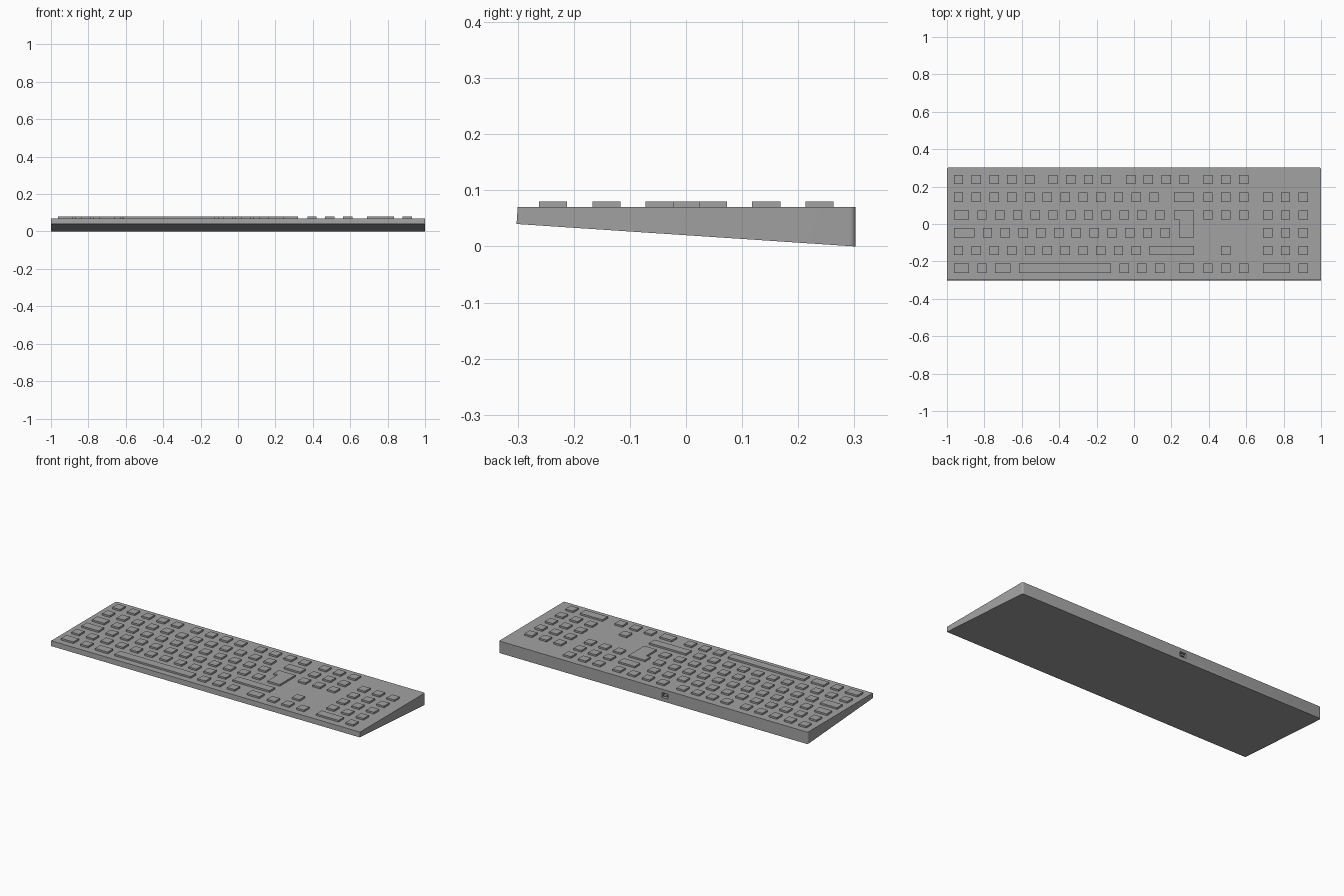
import bpy, bmesh

if "Cube" in bpy.data.objects:
    bpy.data.objects.remove(bpy.data.objects["Cube"], do_unlink=True)

grey = bpy.data.materials.new("grey plastic")
grey.use_nodes = True
colour = (0.36, 0.36, 0.36, 1)
grey.diffuse_color = colour
grey.node_tree.nodes["Principled BSDF"].inputs["Base Color"].default_value = colour

PITCH, KEY, GAP = 0.095, 0.05, 0.045
DECK, TOP = 0.07, 0.08
LEFT, RIGHT = -0.963, 0.321
ROWS = [0.238 - PITCH * i for i in range(6)]


def prism(name, points, place, extent):
    """Extrude a flat outline between two offsets; place maps (u, v, w) to 3D."""
    bm = bmesh.new()
    ends = [[bm.verts.new(place(u, v, w)) for u, v in points] for w in extent]
    n = len(points)
    bm.faces.new(ends[0])
    bm.faces.new(ends[1])
    for i in range(n):
        j = (i + 1) % n
        bm.faces.new((ends[0][i], ends[0][j], ends[1][j], ends[1][i]))
    bmesh.ops.recalc_face_normals(bm, faces=bm.faces)
    mesh = bpy.data.meshes.new(name)
    bm.to_mesh(mesh)
    bm.free()
    mesh.materials.append(grey)
    obj = bpy.data.objects.new(name, mesh)
    bpy.context.collection.objects.link(obj)
    return obj


def upright(u, v, w):
    return (u, v, w)


def sideways(u, v, w):
    return (w, u, v)


def box(name, x0, x1, y0, y1, z0, z1):
    return prism(name, [(x0, y0), (x1, y0), (x1, y1), (x0, y1)], upright, (z0, z1))


def key(name, x0, row, x1=None):
    x1 = x0 + KEY if x1 is None else x1
    y = ROWS[row]
    box(name, x0, x1, y - KEY / 2, y + KEY / 2, DECK - 0.002, TOP)
    return x1 + GAP


def run(name, x, row, count):
    for _ in range(count):
        x = key(name, x, row)
    return x


# Wedge case with rounded rear corners
case = prism("case", [(-0.302, 0.04), (0.302, 0), (0.302, DECK), (-0.3, DECK)],
             sideways, (-1, 1))
bm = bmesh.new()
bm.from_mesh(case.data)
rear = [e for e in bm.edges
        if all(v.co.y > 0.29 for v in e.verts)
        and abs(e.verts[0].co.x - e.verts[1].co.x) < 0.01]
bmesh.ops.bevel(bm, geom=rear, offset=0.01, segments=4, affect='EDGES', profile=0.5)
bm.to_mesh(case.data)
bm.free()

# Cable socket recessed in the rear wall, with a tongue inside
cutter = box("socket_cutter", -0.095, -0.055, 0.27, 0.32, 0.022, 0.05)
cutter.hide_render = True
cutter.hide_viewport = True
cut = case.modifiers.new("socket", 'BOOLEAN')
cut.object = cutter
cut.operation = 'DIFFERENCE'
cut.solver = 'EXACT'
box("socket_tongue", -0.086, -0.064, 0.265, 0.3, 0.031, 0.041)
bpy.context.view_layer.objects.active = case
case.select_set(True)
bpy.ops.object.shade_smooth_by_angle()

# Function row
run("escape_and_function_key", LEFT, 0, 5)
run("function_key", -0.458, 0, 4)
run("function_key", -0.043, 0, 4)

# Number row and lower letter row
run("number_key", LEFT, 1, 12)
key("backspace_key", 0.214, 1, RIGHT)
x = run("lower_letter_key", LEFT, 4, 11)
key("right_shift_key", x, 4, RIGHT)

# Upper and middle letter rows
x = key("tab_key", LEFT, 2, -0.883)
run("upper_letter_key", x, 2, 11)
x = key("caps_key", LEFT, 3, -0.853)
run("middle_letter_key", x, 3, 11)

# Stepped enter key across two rows
top, step, bottom = ROWS[2] + KEY / 2, ROWS[2] - KEY / 2, ROWS[3] - KEY / 2
prism("enter_key", [(0.214, top), (0.214, step), (0.241, step), (0.241, bottom),
                    (RIGHT, bottom), (RIGHT, top)], upright, (DECK - 0.002, TOP))

# Bottom row
x = key("left_control_key", LEFT, 5, -0.883)
x = key("left_system_key", x, 5)
x = key("left_alt_key", x, 5, -0.66)
x = key("space_bar", x, 5, -0.123)
run("right_modifier_key", x, 5, 3)
key("right_control_key", 0.241, 5, RIGHT)

# Navigation block and arrows
NAV, PAD = 0.371, 0.69
for row in (0, 1, 2, 5):
    run("navigation_key", NAV, row, 3)
key("up_arrow_key", NAV + PITCH, 4)

# Number pad
for row in range(1, 5):
    run("pad_key", PAD, row, 3)
x = key("pad_zero_key", PAD, 5, PAD + PITCH + KEY)
key("pad_point_key", x, 5)
